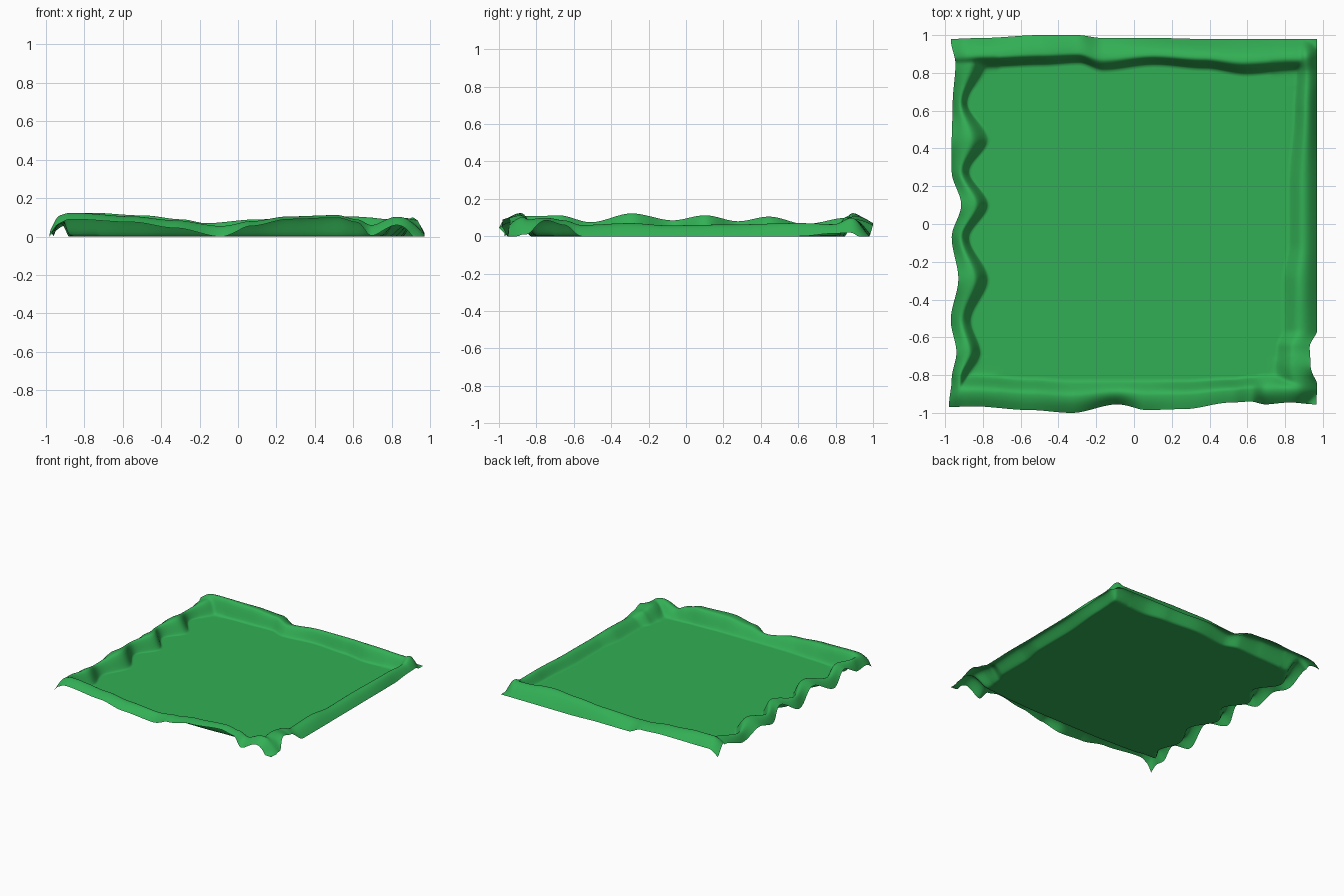
import bpy, bmesh, math

# Rim of each side: (position along side, inner foot, outer hem, crest height, hem height)
FRONT = [(-1, .80, .97, .10, .05), (-.78, .80, .965, .125, .09), (-.5, .82, .985, .105, .075),
         (-.3, .83, 1.0, .085, .045), (-.08, .83, .955, .055, .0), (.07, .83, .985, .08, .055),
         (.28, .83, .98, .105, .09), (.55, .82, .945, .112, .098), (.66, .81, .94, .09, .075),
         (.74, .80, .955, .06, .005), (.87, .80, .945, .105, .06), (1, .80, .955, .08, .0)]
BACK = [(-1, .82, .98, .12, .06), (-.8, .83, .985, .125, .06), (-.5, .84, 1.0, .11, .07),
        (-.3, .85, 1.0, .09, .06), (-.17, .81, .985, .07, .01), (.1, .84, .985, .09, .01),
        (.35, .82, .98, .10, .0), (.55, .79, .98, .105, .0), (.8, .81, .98, .09, .0),
        (1, .81, .98, .08, .0)]
LEFT = [(-1, .88, .98, .11, .05), (-.82, .88, .965, .11, .02), (-.68, .81, .94, .112, .08),
        (-.51, .86, .97, .075, .0), (-.29, .77, .93, .122, .09), (-.07, .87, .965, .085, .0),
        (.1, .77, .915, .112, .085), (.27, .87, .965, .08, .01), (.43, .77, .965, .105, .05),
        (.62, .88, .96, .065, .0), (.83, .78, .945, .10, .06), (1, .80, .97, .10, .05)]
RIGHT = [(-1, .75, .965, .085, .0), (-.87, .75, .97, .09, .01), (-.75, .75, .935, .10, .085),
         (-.65, .76, .93, .085, .06), (-.56, .79, .97, .06, .0), (-.3, .79, .97, .07, .0),
         (-.1, .82, .97, .058, .0), (.2, .82, .97, .062, .0), (.6, .85, .97, .07, .0),
         (.78, .86, .97, .065, .015), (.9, .84, .97, .105, .02), (1, .82, .97, .08, .0)]


def rim(table, t):
    """Smoothly interpolate the rim values at position t."""
    for a, b in zip(table, table[1:]):
        if t <= b[0]:
            break
    k = min(1, max(0, (t - a[0]) / (b[0] - a[0])))
    k = k * k * (3 - 2 * k)
    return [p + (q - p) * k for p, q in zip(a[1:], b[1:])]


def section(table, crest, c, t):
    """Cross-section of the rolled rim: offset from centre, rise, drop."""
    inner, outer, high, hem = rim(table, t)
    if abs(c) <= .8:
        return c / .8 * inner, 0, 0
    s = (abs(c) - .8) / .2
    off = math.copysign(inner + (outer - inner) * s, c)
    if s < crest:
        return off, high * (.5 - .5 * math.cos(math.pi * s / crest)) ** .7, 0
    q = (s - crest) / (1 - crest)
    return off, high, (high - hem) * (1 - math.cos(q * math.pi / 2))


# Grid lines: fine in the rim, even in the floor
B, N = 18, 120
lines = [-1 + .2 * i / B for i in range(B)]
lines += [-.8 + 1.6 * i / N for i in range(N + 1)]
lines += [.8 + .2 * (i + 1) / B for i in range(B)]

# Cloth sheet with a puffed rim
bm = bmesh.new()
rows = []
for v in lines:
    row = []
    for u in lines:
        x, rx, dx = section(LEFT, .5, u, v) if u < 0 else section(RIGHT, .5, u, v)
        y, ry, dy = section(FRONT, .48, v, u) if v < 0 else section(BACK, .36, v, u)
        row.append(bm.verts.new((x, y, max(0, max(rx, ry) - dx - dy))))
    rows.append(row)
for r0, r1 in zip(rows, rows[1:]):
    for i in range(len(lines) - 1):
        bm.faces.new((r0[i], r0[i + 1], r1[i + 1], r1[i])).smooth = True
# soften the folds where rims meet in the corners
rim_verts = [w for w in bm.verts if abs(w.co.x) > .72 and abs(w.co.y) > .72 and not w.is_boundary]
for _ in range(4):
    bmesh.ops.smooth_vert(bm, verts=rim_verts, factor=.5, use_axis_z=True)

mesh = bpy.data.meshes.new("cloth_sheet")
bm.to_mesh(mesh)
bm.free()
green = bpy.data.materials.new("green cloth")
green.diffuse_color = (.032, .43, .09, 1)
mesh.materials.append(green)
cloth = bpy.data.objects.new("cloth_sheet", mesh)
bpy.context.collection.objects.link(cloth)
